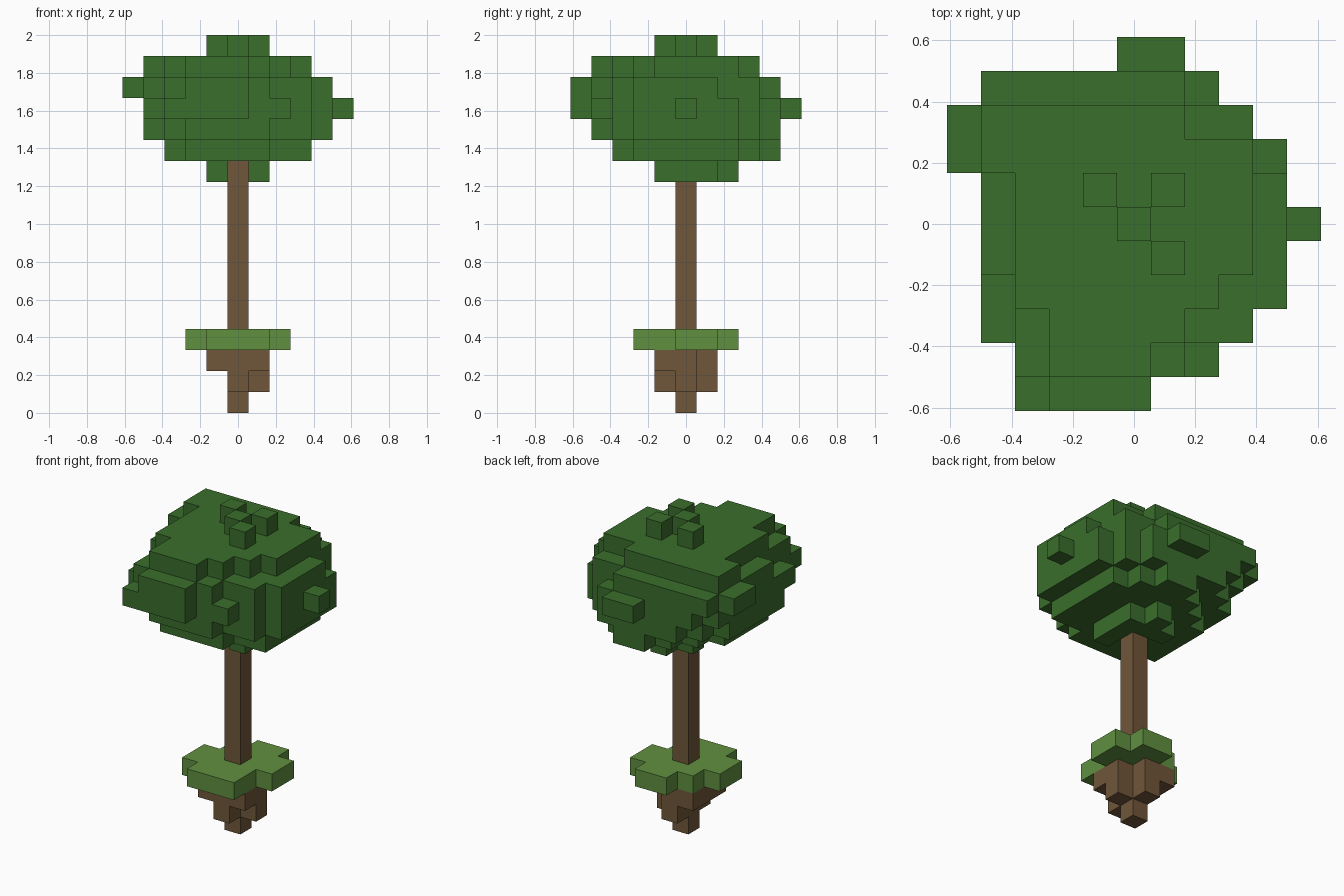
import bpy
import bmesh
from mathutils import Vector

old = bpy.data.objects.get("Cube")
if old:
    bpy.data.objects.remove(old, do_unlink=True)

UNIT = 1 / 9  # edge length of one block


def make_material(name, rgb):
    mat = bpy.data.materials.new(name)
    mat.use_nodes = True
    colour = (*rgb, 1)
    mat.diffuse_color = colour
    mat.node_tree.nodes["Principled BSDF"].inputs["Base Color"].default_value = colour
    return mat


leaf_green = make_material("leaf green", (0.042, 0.156, 0.025))
grass_green = make_material("grass green", (0.117, 0.279, 0.051))
bark_brown = make_material("bark brown", (0.162, 0.093, 0.042))


def layer(level, back, rows):
    """Blocks of one level: x ranges listed from the back row to the front."""
    return {(x, back - i, level)
            for i, (first, last) in enumerate(rows)
            for x in range(first, last + 1)}


def block_object(name, blocks, mat):
    """Join blocks into one shell, keeping only the exposed faces."""
    bm = bmesh.new()
    verts = {}

    def corner(p):
        key = tuple(round(c * 2) for c in p)
        if key not in verts:
            verts[key] = bm.verts.new((p + Vector((0, 0, 0.5))) * UNIT)
        return verts[key]

    for block in sorted(blocks):
        centre = Vector(block)
        for axis in range(3):
            for sign in (-1, 1):
                n = Vector((0, 0, 0))
                n[axis] = sign
                if tuple(int(c) for c in centre + n) in blocks:
                    continue
                u = Vector((0, 0, 0))
                u[(axis + 1) % 3] = 1
                v = n.cross(u)
                ring = [(-1, -1), (1, -1), (1, 1), (-1, 1)]
                bm.faces.new([corner(centre + (n + u * a + v * b) / 2)
                              for a, b in ring])
    # Merge coplanar block faces into larger flat ones
    bmesh.ops.dissolve_limit(bm, angle_limit=0.01, verts=bm.verts[:], edges=bm.edges[:])
    mesh = bpy.data.meshes.new(name)
    bm.to_mesh(mesh)
    bm.free()
    mesh.materials.append(mat)
    obj = bpy.data.objects.new(name, mesh)
    bpy.context.collection.objects.link(obj)
    return obj


# Soil clump tapering down to a single block
soil = layer(0, 0, [(0, 0)])
soil |= layer(1, 1, [(0, 0), (0, 1), (0, 0)])
soil |= layer(2, 1, [(-1, 0), (-1, 1), (-1, 1)])
block_object("soil_clump", soil, bark_brown)

# Grass slab
grass = layer(3, 2, [(0, 1), (-1, 2), (-2, 2), (-2, 1), (-1, 1)])
block_object("grass_slab", grass, grass_green)

# Trunk
trunk = {(0, 0, level) for level in range(4, 12)}
block_object("trunk", trunk, bark_brown)

# Leafy crown, lowest level first
crown = layer(11, 2, [(0, 0), (-1, 1), (1, 1), (1, 1)])
crown |= layer(12, 4, [(0, 1), (-1, 2), (-2, 3), (-3, 3), (-3, 3),
                       (-3, 3), (-3, 3), (-2, 1)])
crown |= layer(13, 4, [(-2, 2), (-3, 3), (-4, 4), (-4, 4), (-4, 4),
                       (-4, 4), (-4, 4), (-3, 3), (-2, 1)])
crown |= layer(14, 5, [(0, 1), (-3, 2), (-4, 3), (-4, 4), (-4, 4), (-4, 5),
                       (-4, 4), (-4, 4), (-4, 3), (-3, 2), (-3, 0)])
crown |= layer(15, 4, [(-4, 1), (-5, 3), (-5, 3), (-4, 4), (-4, 4),
                       (-4, 4), (-3, 4), (-3, 3), (-3, 1), (-2, 0)])
crown |= layer(16, 3, [(-4, 1), (-4, 3), (-3, 3), (-3, 3), (-3, 3),
                       (-3, 2), (-2, 1), (-2, 0)])
# Loose tufts on top
crown |= {(-1, 1, 17), (1, 1, 17), (0, 0, 17), (1, -1, 17)}
block_object("leafy_crown", crown, leaf_green)
